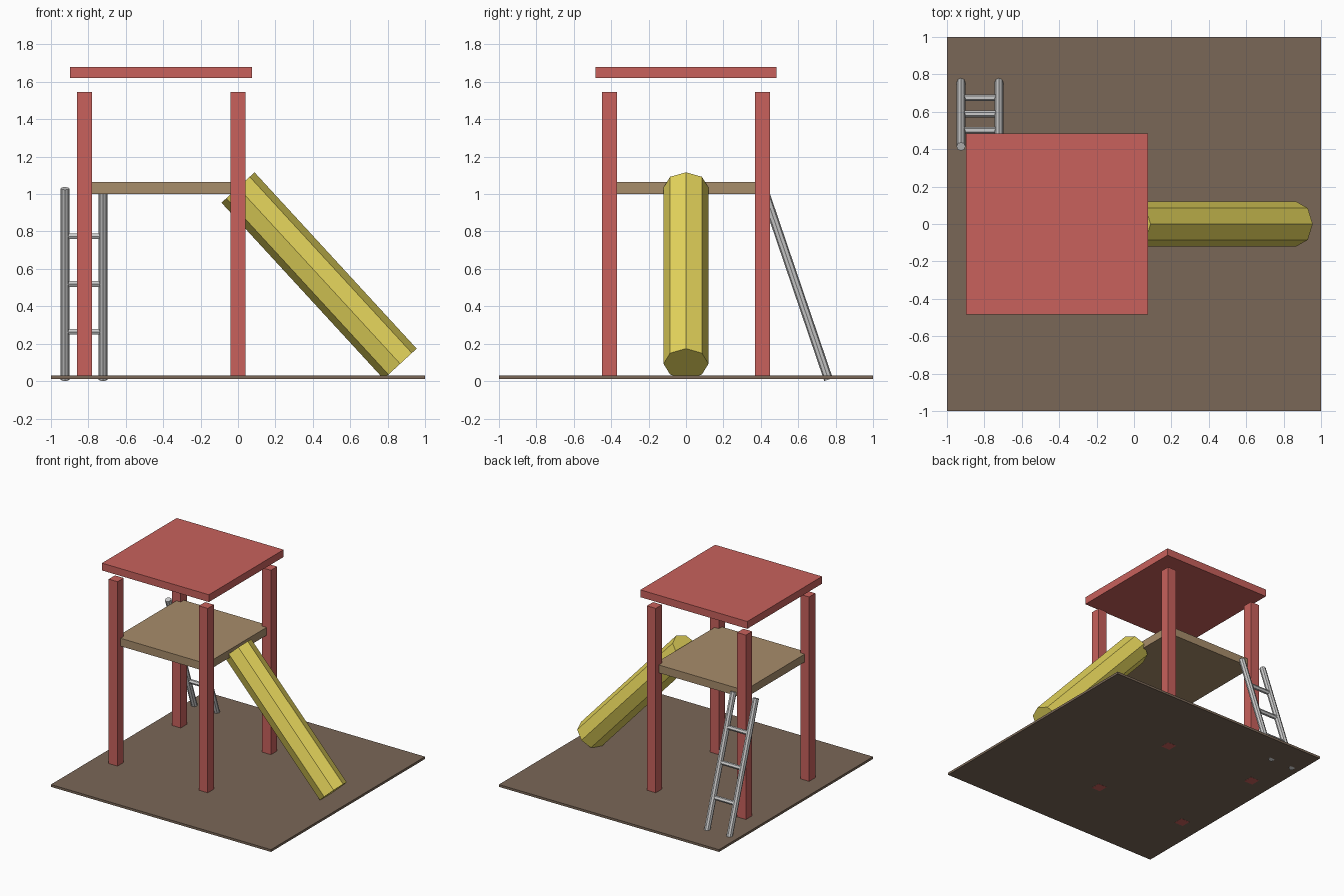
import bpy
from math import pi
from mathutils import Vector, Matrix

if "Cube" in bpy.data.objects:
    bpy.data.objects.remove(bpy.data.objects["Cube"])


def material(name, rgb):
    m = bpy.data.materials.new(name)
    m.diffuse_color = (*rgb, 1)
    m.use_nodes = True
    m.node_tree.nodes["Principled BSDF"].inputs["Base Color"].default_value = m.diffuse_color
    return m


RED = material("red_paint", (0.58, 0.12, 0.107))
EARTH = material("earth", (0.195, 0.136, 0.095))
WOOD = material("wood", (0.39, 0.266, 0.147))
YELLOW = material("yellow_plastic", (0.79, 0.67, 0.107))


def box(name, lo, hi, mat):
    lo, hi = Vector(lo), Vector(hi)
    bpy.ops.mesh.primitive_cube_add(size=1)
    ob = bpy.context.object
    ob.name = name
    ob.data.transform(Matrix.Translation((lo + hi) / 2) @ Matrix.Diagonal((*(hi - lo), 1)))
    ob.data.materials.append(mat)
    return ob


def rod(name, a, b, r, sides, up, mat=None):
    """Prism from a to b with one corner pointing along up."""
    a, b = Vector(a), Vector(b)
    z = (b - a).normalized()
    y = Vector(up)
    y = (y - z * y.dot(z)).normalized()
    x = y.cross(z)
    frame = Matrix((x, y, z)).transposed().to_4x4()
    bpy.ops.mesh.primitive_cylinder_add(vertices=sides, radius=r, depth=(b - a).length)
    ob = bpy.context.object
    ob.name = name
    ob.data.transform(Matrix.Translation((a + b) / 2) @ frame)
    if mat:
        ob.data.materials.append(mat)
    return ob


# Ground slab
box("ground_slab", (-1, -1, 0.011), (1, 1, 0.03), EARTH)

# Four posts
h = 0.04
for xn, x in (("left", -0.82), ("right", 0.0)):
    for yn, y in (("front", -0.41), ("back", 0.41)):
        box(f"{yn}_{xn}_post", (x - h, y - h, 0.01), (x + h, y + h, 1.545), RED)

# Platform and flat roof
box("platform", (-0.82, -0.41, 1.0), (0, 0.41, 1.065), WOOD)
box("roof", (-0.897, -0.485, 1.62), (0.075, 0.485, 1.68), RED)

# Octagonal slide
rod("slide", (0, 0, 1.035), (0.867, 0, 0.0925), 0.12, 8, (0, 0, 1), YELLOW)

# Leaning ladder: two rails and three rungs
foot, head = Vector((0, 0.762, 0.008)), Vector((0, 0.414, 1.03))
xl, xr = -0.925, -0.722
for side, x in (("left", xl), ("right", xr)):
    off = Vector((x, 0, 0))
    rod(f"ladder_{side}_rail", foot + off, head + off, 0.024, 8, (0, 1, 0))
for i in (1, 2, 3):
    p = foot.lerp(head, i / 4)
    rod(f"ladder_rung_{i}", p + Vector((xl, 0, 0)), p + Vector((xr, 0, 0)), 0.018, 6, (0, 1, 0))
